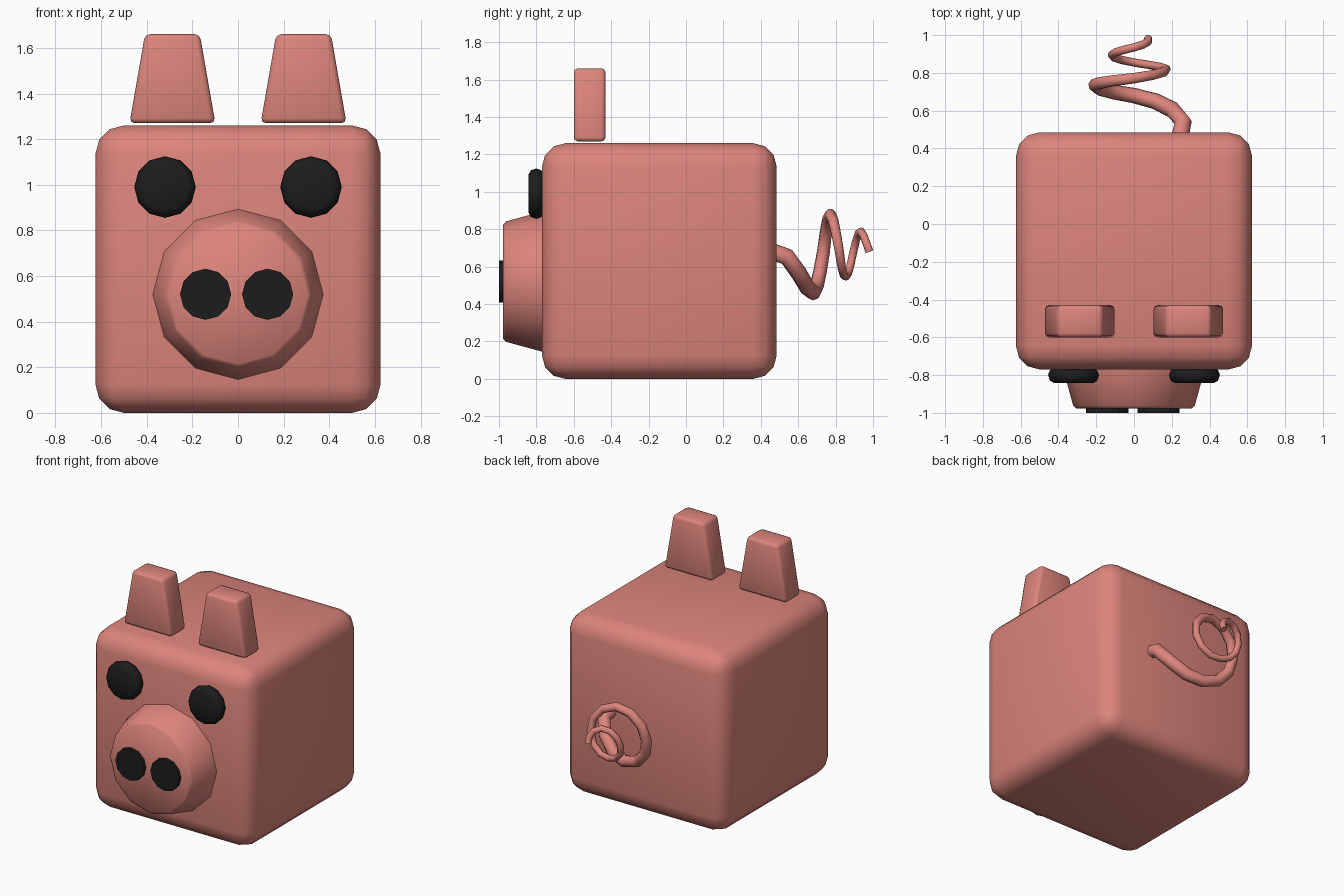
import bpy, bmesh, math

if "Cube" in bpy.data.objects:
    bpy.data.objects.remove(bpy.data.objects["Cube"])


def material(name, rgb):
    m = bpy.data.materials.new(name)
    m.diffuse_color = (*rgb, 1)
    m.use_nodes = True
    m.node_tree.nodes["Principled BSDF"].inputs["Base Color"].default_value = m.diffuse_color
    return m


PINK = material("pink", (0.72, 0.235, 0.2))
BLACK = material("black", (0.012, 0.012, 0.012))


def finish(bm, name, mat, bevel=0, segments=2, smooth=True):
    bmesh.ops.recalc_face_normals(bm, faces=bm.faces)
    if bevel:
        bmesh.ops.bevel(bm, geom=bm.edges[:], offset=bevel, segments=segments,
                        profile=0.5, affect='EDGES')
    for f in bm.faces:
        f.smooth = smooth
    me = bpy.data.meshes.new(name)
    bm.to_mesh(me)
    bm.free()
    me.materials.append(mat)
    ob = bpy.data.objects.new(name, me)
    bpy.context.collection.objects.link(ob)
    return ob


def block(name, x, y, z, bevel, segments, top_scale=1.0):
    """Bevelled box between (min, max) ranges, optionally narrowed in x at the top."""
    bm = bmesh.new()
    bmesh.ops.create_cube(bm, size=1)
    for v in bm.verts:
        s = top_scale if v.co.z > 0 else 1
        v.co = (sum(x) / 2 + v.co.x * (x[1] - x[0]) * s,
                sum(y) / 2 + v.co.y * (y[1] - y[0]),
                sum(z) / 2 + v.co.z * (z[1] - z[0]))
    return finish(bm, name, PINK, bevel, segments)


def disc(name, x, z, profile, mat, sides=12, smooth=True):
    """Twelve-sided round part along y from (radius, y) rings."""
    bm = bmesh.new()
    rings = []
    for r, y in profile:
        rings.append([bm.verts.new((x + r * math.sin(math.tau * i / sides), y,
                                    z + r * math.cos(math.tau * i / sides)))
                      for i in range(sides)])
    for a, b in zip(rings, rings[1:]):
        for i in range(sides):
            j = (i + 1) % sides
            bm.faces.new((a[i], a[j], b[j], b[i]))
    bm.faces.new(rings[0])
    bm.faces.new(rings[-1])
    return finish(bm, name, mat, smooth=smooth)


# Body
block("body", (-0.625, 0.625), (-0.77, 0.485), (0, 1.26), 0.125, 3)

# Snout
disc("snout", 0, 0.52, [(0.376, -0.75), (0.373, -0.775), (0.322, -0.962), (0.305, -0.978)], PINK)

# Ears, eyes and nostrils
for side, label in ((-1, "left"), (1, "right")):
    cx = side * 0.2875
    block(label + "_ear", (cx - 0.188, cx + 0.188), (-0.60, -0.43), (1.27, 1.66), 0.022, 2, 0.64)
    disc(label + "_eye", side * 0.32, 0.99,
         [(0.1, -0.755), (0.126, -0.775), (0.135, -0.80), (0.125, -0.83), (0.1, -0.843)], BLACK)
    disc(label + "_nostril", side * 0.136 - 0.006, 0.52,
         [(0.112, -0.96), (0.112, -1.0)], BLACK, smooth=False)

# Curly tail: spiral keys of (degrees clockwise, y, spiral radius)
keys = [(0, 0.46, 0.243), (6, 0.54, 0.262), (30, 0.605, 0.235), (60, 0.65, 0.225),
        (90, 0.68, 0.22), (180, 0.735, 0.207), (270, 0.772, 0.2), (360, 0.82, 0.17),
        (450, 0.855, 0.133), (540, 0.895, 0.118), (630, 0.935, 0.108), (720, 0.981, 0.075)]
points = []
for a, b in zip(keys, keys[1:]):
    n = max(1, round((b[0] - a[0]) / 30))
    points += [[p + (q - p) * i / n for p, q in zip(a, b)] for i in range(n)]
points.append(keys[-1])
cu = bpy.data.curves.new("tail", 'CURVE')
cu.dimensions = '3D'
cu.bevel_depth = 1.0
cu.bevel_resolution = 2
cu.use_fill_caps = True
sp = cu.splines.new('POLY')
sp.points.add(len(points) - 1)
for p, (deg, y, r) in zip(sp.points, points):
    t = math.radians(deg)
    p.co = (r * math.cos(t), y, 0.68 - r * math.sin(t), 1)
    p.radius = max(0.019, 0.046 - 0.024 * min(1, deg / 400))
sp.use_smooth = True
cu.materials.append(PINK)
tail = bpy.data.objects.new("tail", cu)
bpy.context.collection.objects.link(tail)
bpy.context.view_layer.objects.active = tail
tail.select_set(True)
bpy.ops.object.convert(target='MESH')
